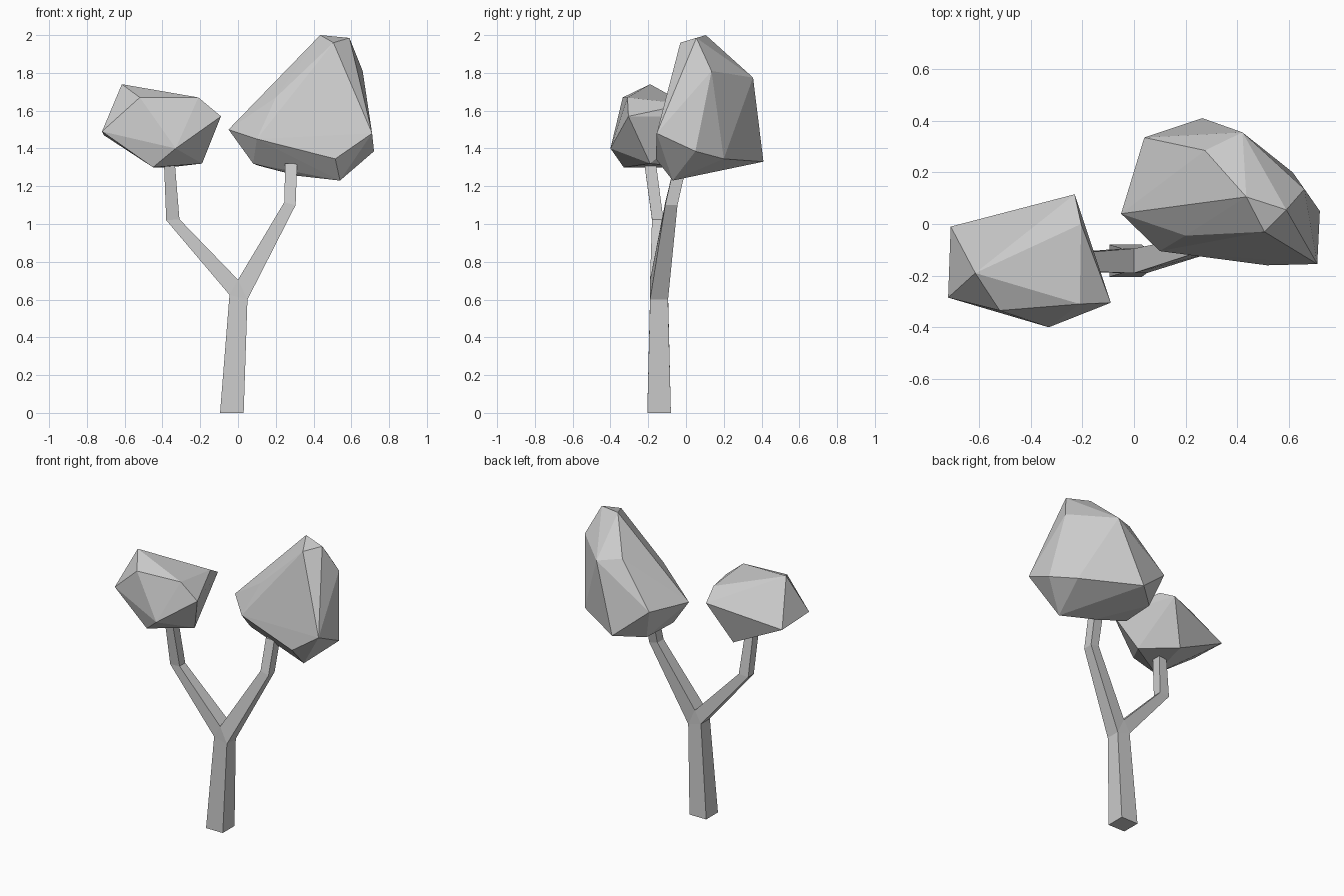
import bpy, bmesh


def finish(name, bm):
    bmesh.ops.remove_doubles(bm, verts=bm.verts[:], dist=0.0005)
    bmesh.ops.recalc_face_normals(bm, faces=bm.faces[:])
    mesh = bpy.data.meshes.new(name)
    bm.to_mesh(mesh)
    bm.free()
    bpy.context.collection.objects.link(bpy.data.objects.new(name, mesh))


def crown(name, points):
    """Faceted foliage: the convex hull of a few points."""
    bm = bmesh.new()
    for p in points:
        bm.verts.new(p)
    res = bmesh.ops.convex_hull(bm, input=bm.verts[:])
    junk = [g for g in res["geom_interior"] + res["geom_unused"]
            if isinstance(g, bmesh.types.BMVert) and g.is_valid]
    if junk:
        bmesh.ops.delete(bm, geom=list(set(junk)), context='VERTS')
    finish(name, bm)


def limb(bm, sections, cap):
    """Loft four-sided sections (left x, left z, right x, right z, front y, back y)."""
    rings = []
    for xl, zl, xr, zr, y0, y1 in sections:
        rings.append([bm.verts.new(p) for p in
                      ((xl, y0, zl), (xr, y0, zr), (xr, y1, zr), (xl, y1, zl))])
    for a, b in zip(rings, rings[1:]):
        for i in range(4):
            j = (i + 1) % 4
            bm.faces.new((a[i], a[j], b[j], b[i]))
    bm.faces.new(rings[cap])


# Forked trunk with two bent branches
Y0, Y1 = -0.19, -0.095
bm = bmesh.new()
limb(bm, [(-0.095, 0, 0.03, 0, -0.205, -0.08),
          (-0.045, 0.625, 0.05, 0.6, Y0, Y1)], 0)
limb(bm, [(-0.045, 0.625, 0, 0.705, Y0, Y1),
          (-0.38, 1.02, -0.31, 1.025, -0.18, -0.12),
          (-0.392, 1.33, -0.335, 1.33, -0.222, -0.16)], -1)
limb(bm, [(0, 0.705, 0.05, 0.6, Y0, Y1),
          (0.245, 1.115, 0.305, 1.10, -0.11, -0.045),
          (0.25, 1.32, 0.313, 1.32, -0.06, 0.005)], -1)
for y in (Y0, Y1):
    bm.faces.new([bm.verts.new(p) for p in
                  ((-0.045, y, 0.625), (0.05, y, 0.6), (0, y, 0.705))])
finish("trunk", bm)

# Small left crown
crown("left_crown", [
    (-0.72, -0.285, 1.49), (-0.615, -0.19, 1.74), (-0.52, -0.335, 1.67),
    (-0.33, -0.40, 1.40), (-0.09, -0.305, 1.57), (-0.21, -0.31, 1.67),
    (-0.23, 0.115, 1.57), (-0.71, -0.01, 1.47), (-0.205, 0.0, 1.635),
    (-0.19, -0.19, 1.32), (-0.45, -0.33, 1.30), (-0.36, 0.01, 1.30)])

# Large right crown
crown("right_crown", [
    (0.435, 0.105, 2.0), (0.59, 0.055, 1.985), (0.505, -0.03, 1.96),
    (0.66, 0.135, 1.81), (0.20, -0.045, 1.67), (0.71, -0.155, 1.48),
    (0.515, -0.16, 1.345), (0.72, 0.05, 1.385), (0.54, -0.07, 1.23),
    (-0.05, 0.04, 1.50), (0.42, 0.355, 1.775), (0.265, 0.41, 1.33),
    (0.10, -0.105, 1.45), (0.275, 0.285, 1.80), (0.615, 0.20, 1.345),
    (0.04, 0.335, 1.52), (0.08, 0.02, 1.32), (0.315, 0.0, 1.255),
    (0.105, 0.27, 1.31)])
